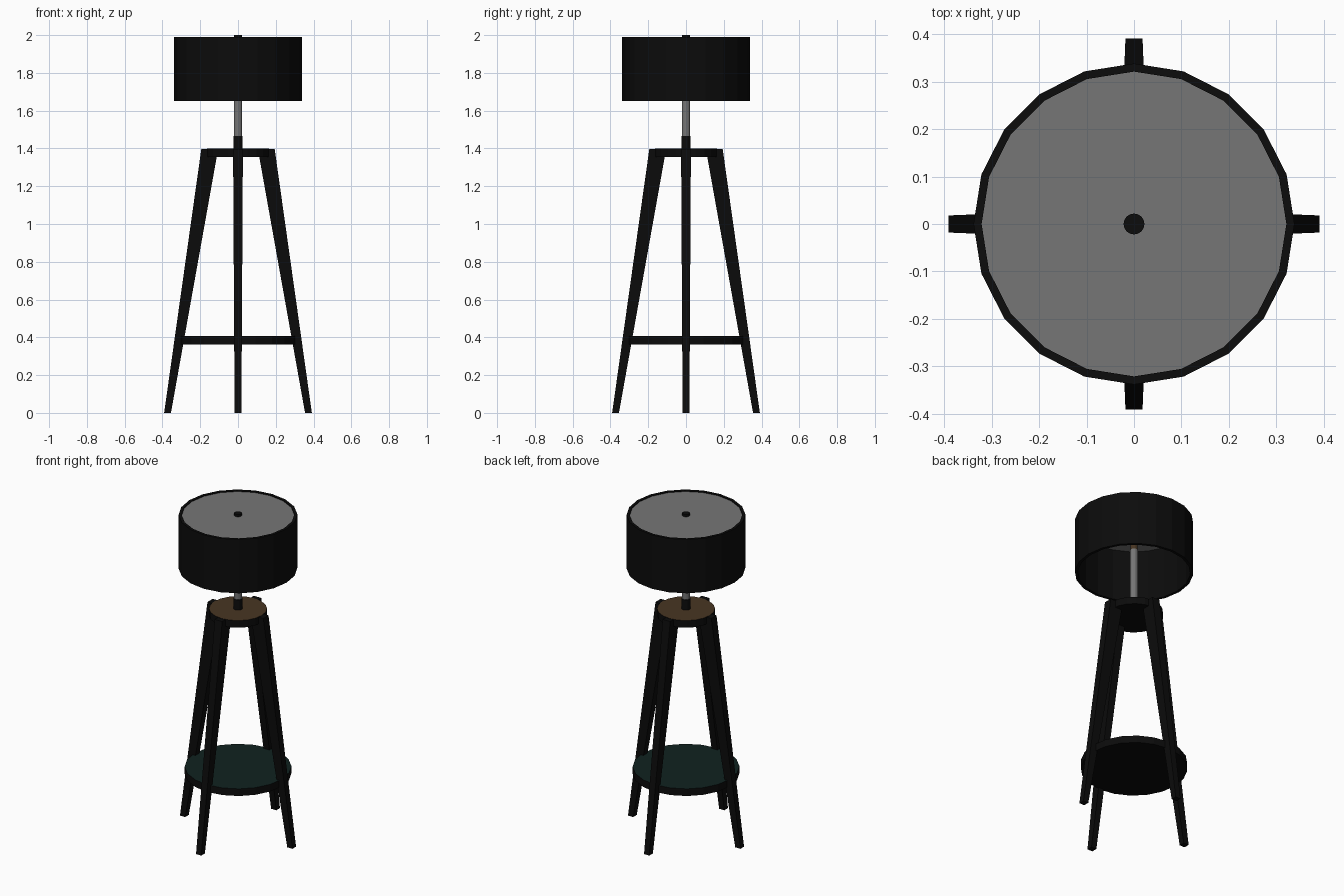
import bpy, bmesh, math
from mathutils import Matrix

if "Cube" in bpy.data.objects:
    bpy.data.objects.remove(bpy.data.objects["Cube"])


def mat(name, rgb):
    m = bpy.data.materials.new(name)
    m.diffuse_color = (*rgb, 1)
    m.use_nodes = True
    m.node_tree.nodes["Principled BSDF"].inputs["Base Color"].default_value = m.diffuse_color
    return m


BLACK = mat("black", (0.0035, 0.0035, 0.0035))
GREY = mat("grey metal", (0.18, 0.18, 0.18))
BROWN = mat("brown wood", (0.065, 0.036, 0.016))
TEAL = mat("dark teal", (0.005, 0.016, 0.0145))


def finish(name, bm, mats, top_index=None):
    """Turn a bmesh into an object; optionally colour upward faces."""
    bmesh.ops.recalc_face_normals(bm, faces=bm.faces)
    if top_index is not None:
        for f in bm.faces:
            f.material_index = top_index if f.normal.z > 0.9 else 0
    me = bpy.data.meshes.new(name)
    bm.to_mesh(me)
    bm.free()
    for m in mats:
        me.materials.append(m)
    ob = bpy.data.objects.new(name, me)
    bpy.context.collection.objects.link(ob)
    return ob


def disc(name, r, z0, z1, sides, mats, top_index=None):
    bm = bmesh.new()
    bmesh.ops.create_cone(bm, cap_ends=True, segments=sides, radius1=r, radius2=r,
                          depth=z1 - z0, matrix=Matrix.Translation((0, 0, (z0 + z1) / 2)))
    return finish(name, bm, mats, top_index)


def ring(name, r_out, r_in, z0, z1, sides, mats):
    """Open-ended tube with wall thickness."""
    bm = bmesh.new()
    profile = [(r_out, z0), (r_out, z1), (r_in, z1), (r_in, z0)]
    loops = []
    for i in range(sides):
        a = 2 * math.pi * i / sides
        loops.append([bm.verts.new((r * math.cos(a), r * math.sin(a), z)) for r, z in profile])
    for i in range(sides):
        a, b = loops[i], loops[(i + 1) % sides]
        for j in range(4):
            k = (j + 1) % 4
            bm.faces.new((a[j], b[j], b[k], a[k]))
    return finish(name, bm, mats)


def leg(name, angle):
    """Tapered splayed leg, wide at the top."""
    bm = bmesh.new()
    bmesh.ops.create_cube(bm, size=1)
    for v in bm.verts:
        top, outer = v.co.z > 0, v.co.x > 0
        half = 0.026 if top else 0.018
        x = (0.194 if outer else 0.105) if top else (0.391 if outer else 0.355)
        v.co = (x, math.copysign(half, v.co.y), 1.398 if top else 0)
    bmesh.ops.rotate(bm, verts=bm.verts, matrix=Matrix.Rotation(angle, 3, 'Z'))
    return finish(name, bm, [BLACK])


# four legs
for i, side in enumerate(("right", "back", "left", "front")):
    leg(side + "_leg", i * math.pi / 2)

# lower shelf and top mounting plate, coloured on top only
disc("shelf", 0.304, 0.362, 0.407, 20, [BLACK, TEAL], 1)
disc("mounting_plate", 0.165, 1.355, 1.40, 20, [BLACK, BROWN], 1)

# stem
disc("stem_collar", 0.025, 1.395, 1.465, 16, [BLACK])
disc("stem", 0.022, 1.46, 1.80, 16, [GREY])
disc("lamp_socket", 0.021, 1.80, 1.98, 16, [BROWN])
disc("finial", 0.022, 1.975, 2.0, 16, [BLACK])

# drum shade with diffuser panel near the top
ring("shade", 0.338, 0.321, 1.652, 1.99, 20, [BLACK])
disc("diffuser", 0.322, 1.975, 1.985, 20, [GREY])
